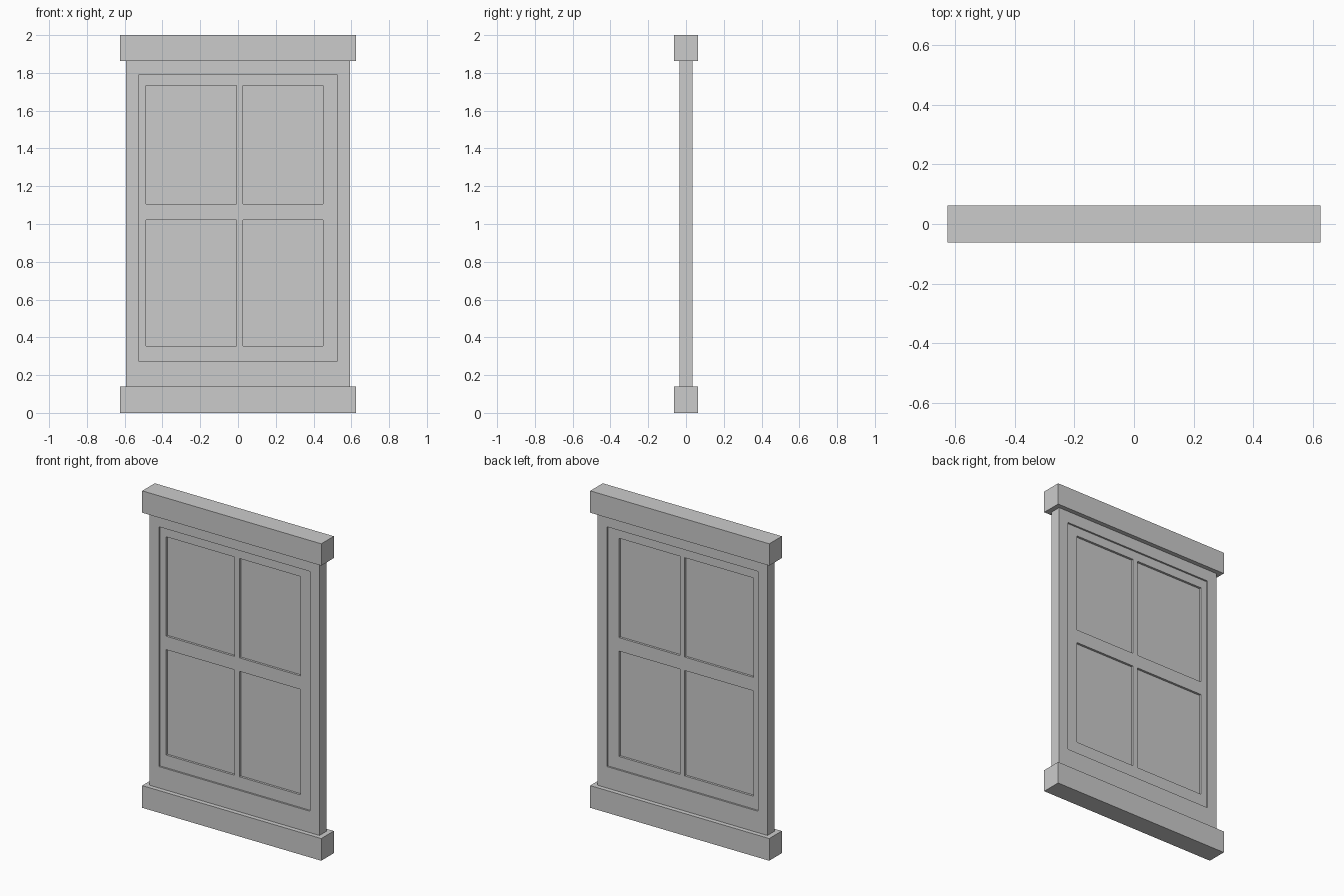
import bpy
import bmesh

cube = bpy.data.objects.get("Cube")
if cube:
    bpy.data.objects.remove(cube, do_unlink=True)

# One plain grey finish
grey = bpy.data.materials.new("plain_grey")
grey.use_nodes = True
colour = (0.6, 0.6, 0.6, 1)
grey.diffuse_color = colour
grey.node_tree.nodes["Principled BSDF"].inputs["Base Color"].default_value = colour


def plate(name, xs, zs, half_depth, holes=()):
    """Upright slab centred on y = 0, split at xs and zs; holes lists open cells (column, row)."""
    bm = bmesh.new()
    grid = [[bm.verts.new((x, -half_depth, z)) for z in zs] for x in xs]
    for i in range(len(xs) - 1):
        for j in range(len(zs) - 1):
            if (i, j) not in holes:
                bm.faces.new((grid[i][j], grid[i + 1][j],
                              grid[i + 1][j + 1], grid[i][j + 1]))
    ext = bmesh.ops.extrude_face_region(bm, geom=bm.faces[:], use_keep_orig=True)
    moved = [v for v in ext["geom"] if isinstance(v, bmesh.types.BMVert)]
    bmesh.ops.translate(bm, vec=(0, 2 * half_depth, 0), verts=moved)
    bmesh.ops.recalc_face_normals(bm, faces=bm.faces[:])
    mesh = bpy.data.meshes.new(name)
    bm.to_mesh(mesh)
    bm.free()
    mesh.materials.append(grey)
    obj = bpy.data.objects.new(name, mesh)
    bpy.context.collection.objects.link(obj)
    return obj


# Sill and lintel
SILL_TOP, LINTEL_BOTTOM, TOP = 0.14, 1.862, 2.0
plate("sill", (-0.625, 0.625), (0, SILL_TOP), 0.0625)
plate("lintel", (-0.625, 0.625), (LINTEL_BOTTOM, TOP), 0.0625)

# Outer frame with one large opening
plate("outer_frame", (-0.593, -0.527, 0.527, 0.593),
      (SILL_TOP, 0.275, 1.788, LINTEL_BOTTOM), 0.034, holes={(1, 1)})

# Sash with four off-centre openings, set back on both sides
plate("sash", (-0.527, -0.486, -0.007, 0.026, 0.451, 0.527),
      (0.275, 0.355, 1.02, 1.105, 1.732, 1.788), 0.023,
      holes={(i, j) for i in (1, 3) for j in (1, 3)})

# Panes, one in each opening
for side, x0, x1 in (("right", -0.486, -0.007), ("left", 0.026, 0.451)):
    for level, z0, z1 in (("lower", 0.355, 1.02), ("upper", 1.105, 1.732)):
        plate(f"{level}_{side}_pane", (x0, x1), (z0, z1), 0.009)
